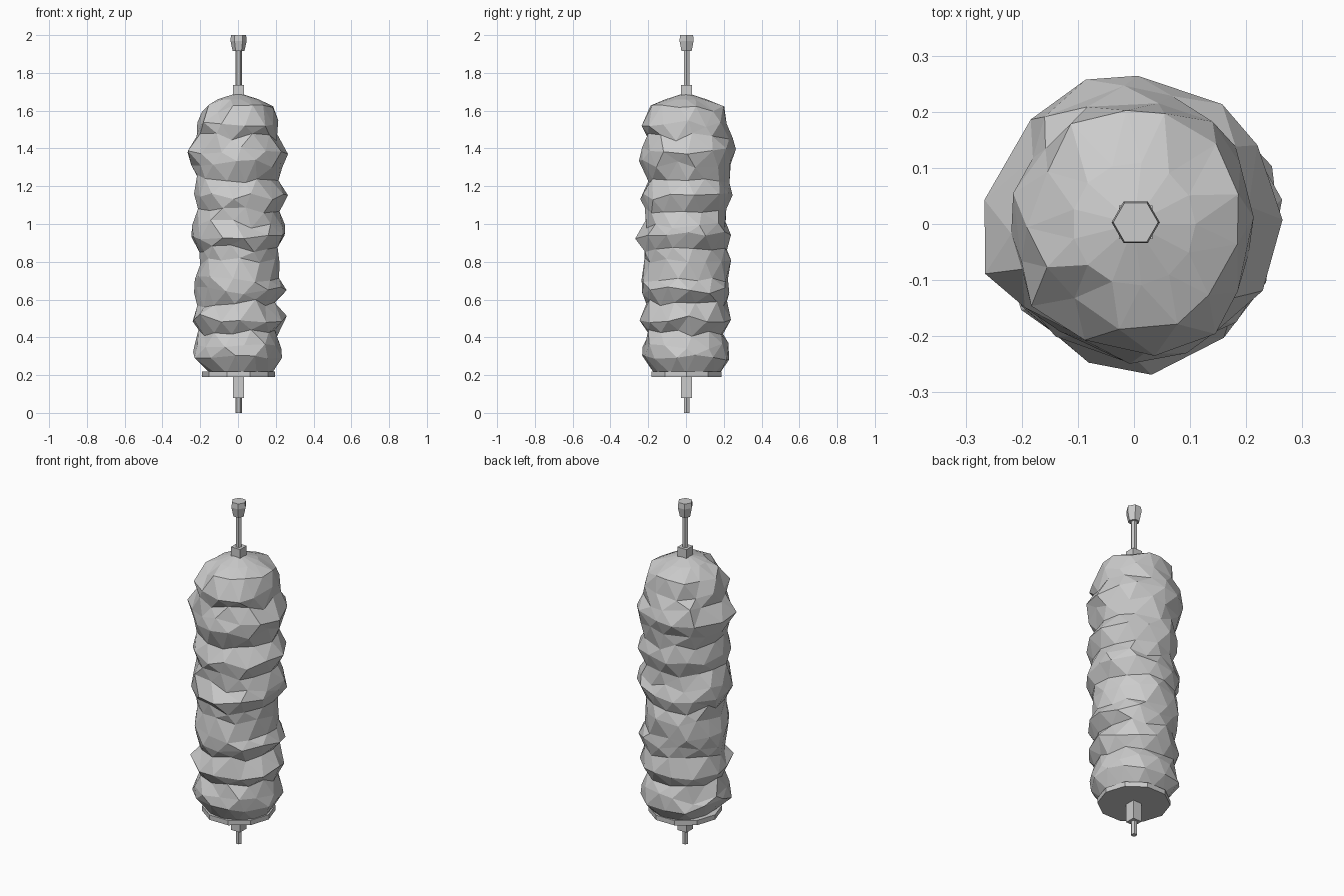
import bpy, bmesh, math, random

random.seed(7)
default = bpy.data.objects.get("Cube")
if default:
    bpy.data.objects.remove(default, do_unlink=True)

grey = bpy.data.materials.new("plain_grey")
grey.use_nodes = True
colour = (0.6, 0.6, 0.6, 1)
grey.diffuse_color = colour
grey.node_tree.nodes["Principled BSDF"].inputs["Base Color"].default_value = colour
AXIS = 0.003  # the spit sits slightly off the centre of the body


def make_object(name, bm):
    bmesh.ops.recalc_face_normals(bm, faces=bm.faces)
    mesh = bpy.data.meshes.new(name)
    bm.to_mesh(mesh)
    bm.free()
    mesh.materials.append(grey)
    obj = bpy.data.objects.new(name, mesh)
    bpy.context.collection.objects.link(obj)
    return obj


def prism(name, sides, profile, turn=0.0):
    """Stack flat-sided rings given as (height, radius) and cap both ends."""
    bm = bmesh.new()
    rings = []
    for z, r in profile:
        angles = [turn + math.tau * i / sides for i in range(sides)]
        rings.append([bm.verts.new((AXIS + r * math.cos(a), AXIS + r * math.sin(a), z))
                      for a in angles])
    for low, high in zip(rings, rings[1:]):
        for i in range(sides):
            j = (i + 1) % sides
            bm.faces.new((low[i], low[j], high[j], high[i]))
    bm.faces.new(rings[0][::-1])
    bm.faces.new(rings[-1])
    return make_object(name, bm)


# Roasted body: height, then reach in hundredths towards right, left, front, back
LAYERS = [
    (0.21, 15, 18, 17, 18), (0.30, 24, 24, 24, 24), (0.35, 23, 23, 23, 23),
    (0.42, 20, 21, 21, 21), (0.50, 24, 25, 25, 25), (0.58, 21, 21, 20, 22),
    (0.65, 23, 25, 24, 23), (0.71, 24, 22, 24, 23), (0.80, 21, 21, 21, 23),
    (0.87, 21, 21, 23, 23), (0.94, 25, 26, 26, 25), (1.00, 25, 25, 22, 22),
    (1.07, 22, 23, 22, 21), (1.15, 24, 26, 24, 25), (1.24, 22, 21, 20, 22),
    (1.32, 24, 23, 24, 24), (1.39, 27, 27, 23, 27), (1.46, 22, 21, 21, 25),
    (1.53, 21, 22, 24, 23), (1.61, 18, 20, 18, 21), (1.66, 11, 11, 11, 11),
]
SIDES = 13


def reach(layer, angle):
    """Blend the four reaches around the body."""
    z, right, left, front, back = layer
    c, s = math.cos(angle), math.sin(angle)
    return ((left if c > 0 else right) * c * c + (back if s > 0 else front) * s * s) / 100


bm = bmesh.new()
rings = []
for n, layer in enumerate(LAYERS):
    ring = []
    calm = n in (0, len(LAYERS) - 1)
    for i in range(SIDES):
        a = math.tau * (i + 0.5 * (n % 2)) / SIDES
        r = reach(layer, a)
        z = layer[0]
        if not calm:
            a += random.uniform(-0.1, 0.1)
            r += random.uniform(-0.012, 0.012)
            z += random.uniform(-0.022, 0.022)
        ring.append(bm.verts.new((r * math.cos(a), r * math.sin(a), z)))
    rings.append(ring)

# Staggered triangles give the rough faceted surface
for n, (low, high) in enumerate(zip(rings, rings[1:])):
    for i in range(SIDES):
        j = (i + 1) % SIDES
        if n % 2 == 0:
            bm.faces.new((low[i], low[j], high[i]))
            bm.faces.new((low[j], high[j], high[i]))
        else:
            bm.faces.new((low[i], low[j], high[j]))
            bm.faces.new((low[i], high[j], high[i]))
crown = bm.verts.new((0, 0, 1.695))
for i in range(SIDES):
    bm.faces.new((rings[-1][i], rings[-1][(i + 1) % SIDES], crown))
bm.faces.new(rings[0][::-1])
make_object("meat_body", bm)

# Plate below the body
prism("base_plate", 10, [(0.19, 0.194), (0.218, 0.194)])

# Spit: square blocks, hexagonal rods and the tip
square = math.pi / 4
prism("lower_block", 4, [(0.08, 0.041), (0.2, 0.041)], square)
prism("upper_block", 4, [(1.67, 0.042), (1.735, 0.042)], square)
prism("lower_pin", 6, [(0, 0.017), (0.1, 0.017)])
prism("upper_rod", 6, [(1.72, 0.017), (1.93, 0.017)])
prism("spit_tip", 6, [(1.915, 0.031), (1.97, 0.043), (2.0, 0.04)])
